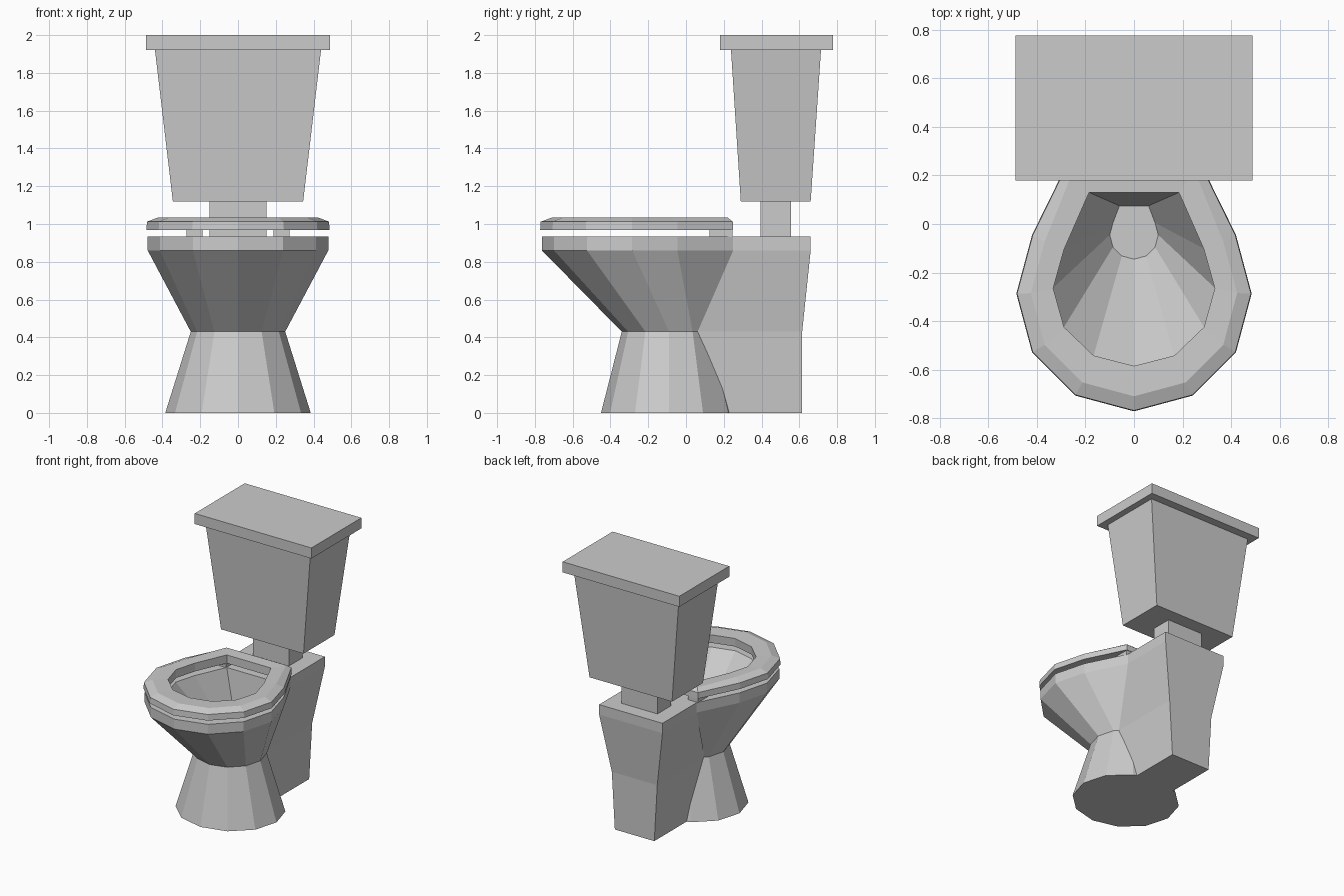
import bpy
import bmesh
import math

if "Cube" in bpy.data.objects:
    bpy.data.objects.remove(bpy.data.objects["Cube"])


def outline(r, cy, z, ry=None, back=None):
    """Twelve-sided loop starting at the front; back=(x, y) squares off the rear."""
    ry = ry or r
    pts = []
    for i in range(12):
        a = math.radians(30 * i)
        x, y = r * math.sin(a), cy - ry * math.cos(a)
        if back and i in (5, 6, 7):
            x, y = back[0] * (6 - i), back[1]
        pts.append((x, y, z))
    return pts


def rect(hx, y0, y1, z):
    return [(-hx, y0, z), (hx, y0, z), (hx, y1, z), (-hx, y1, z)]


def loft(name, loops, closed=False):
    """Skin a stack of loops, capped at the ends or closed into a ring."""
    bm = bmesh.new()
    rings = [[bm.verts.new(p) for p in loop] for loop in loops]
    n = len(rings[0])
    pairs = list(zip(rings, rings[1:]))
    if closed:
        pairs.append((rings[-1], rings[0]))
    for a, b in pairs:
        for i in range(n):
            j = (i + 1) % n
            bm.faces.new((a[i], a[j], b[j], b[i]))
    if not closed:
        bm.faces.new(rings[0][::-1])
        bm.faces.new(rings[-1])
    bmesh.ops.recalc_face_normals(bm, faces=bm.faces)
    me = bpy.data.meshes.new(name)
    bm.to_mesh(me)
    bm.free()
    ob = bpy.data.objects.new(name, me)
    bpy.context.collection.objects.link(ob)
    return ob


# Pedestal and hollow bowl, from the foot up over the rim and down inside
loft("bowl", [
    outline(0.385, -0.09, 0, ry=0.36),
    outline(0.25, -0.09, 0.43),
    outline(0.478, -0.285, 0.86, back=(0.265, 0.25)),
    outline(0.478, -0.285, 0.935, back=(0.265, 0.25)),
    outline(0.335, -0.265, 0.935, ry=0.325, back=(0.185, 0.13)),
    outline(0.10, -0.045, 0.48, back=(0.06, 0.075)),
])

# Rear block carrying the tank
loft("rear_block", [
    rect(0.165, 0.20, 0.615, 0),
    rect(0.19, 0.05, 0.615, 0.43),
    rect(0.265, 0.25, 0.66, 0.86),
    rect(0.265, 0.25, 0.66, 0.935),
])

# Seat ring with chamfered outer edge
loft("seat", [
    outline(0.333, -0.265, 0.967, ry=0.325, back=(0.185, 0.13)),
    outline(0.485, -0.287, 0.967, back=(0.275, 0.25)),
    outline(0.482, -0.287, 1.012, back=(0.273, 0.248)),
    outline(0.425, -0.285, 1.034, back=(0.25, 0.22)),
    outline(0.333, -0.265, 1.03, ry=0.32, back=(0.185, 0.13)),
], closed=True)

# Two hinge blocks under the seat
for side, label in ((-1, "left"), (1, "right")):
    hinge = [[(side * 0.23 + x, y, z) for x, y, z in rect(0.042, 0.125, 0.245, z)]
             for z in (0.93, 0.97)]
    loft("hinge_" + label, hinge)

# Tank neck, tapered tank and lid
loft("tank_neck", [rect(0.15, 0.395, 0.555, z) for z in (0.93, 1.125)])
loft("tank", [rect(0.345, 0.29, 0.66, 1.12), rect(0.44, 0.238, 0.715, 1.925)])
loft("tank_lid", [rect(0.488, 0.18, 0.777, z) for z in (1.92, 2.0)])
